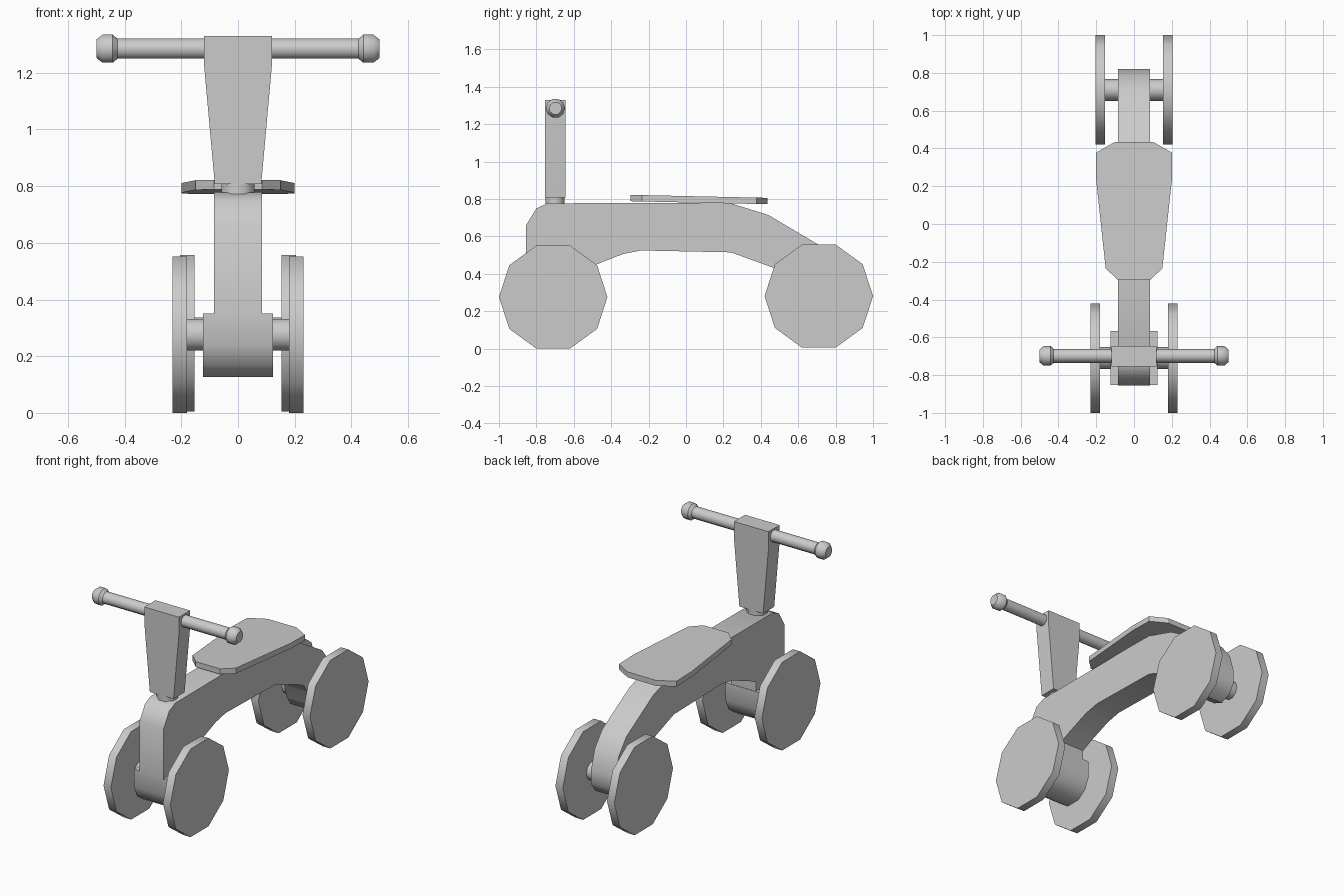
import bpy, bmesh, math
from mathutils import Vector

if "Cube" in bpy.data.objects:
    bpy.data.objects.remove(bpy.data.objects["Cube"])


def finish(name, bm, angle=40):
    bmesh.ops.recalc_face_normals(bm, faces=bm.faces)
    me = bpy.data.meshes.new(name)
    bm.to_mesh(me)
    bm.free()
    ob = bpy.data.objects.new(name, me)
    bpy.context.collection.objects.link(ob)
    bpy.ops.object.select_all(action='DESELECT')
    ob.select_set(True)
    bpy.context.view_layer.objects.active = ob
    bpy.ops.object.shade_smooth_by_angle(angle=math.radians(angle))
    return ob


def prism(name, points, offset, angle=40):
    """Extrude a planar outline along an offset vector."""
    bm = bmesh.new()
    face = bm.faces.new([bm.verts.new(p) for p in points])
    new = bmesh.ops.extrude_face_region(bm, geom=[face], use_keep_orig=True)["geom"]
    verts = [g for g in new if isinstance(g, bmesh.types.BMVert)]
    bmesh.ops.translate(bm, verts=verts, vec=Vector(offset))
    return finish(name, bm, angle)


def turned(name, profile, y, z, sides=10):
    """Revolve (x, radius) stations around an axis parallel to x."""
    bm = bmesh.new()
    rings = []
    for x, r in profile:
        rings.append([bm.verts.new((x, y + r * math.cos(math.tau * i / sides),
                                    z + r * math.sin(math.tau * i / sides)))
                      for i in range(sides)])
    for a, b in zip(rings, rings[1:]):
        for i in range(sides):
            j = (i + 1) % sides
            bm.faces.new((a[i], a[j], b[j], b[i]))
    bm.faces.new(rings[0])
    bm.faces.new(rings[-1])
    return finish(name, bm)


# Wheels and axles
for label, y, z, inner in (("front", -0.71, 0.276, 0.18), ("rear", 0.71, 0.281, 0.153)):
    for side, s in (("left", 1), ("right", -1)):
        turned(f"{label}_wheel_{side}", [(s * inner, 0.29), (s * (inner + 0.051), 0.29)], y, z)
    turned(f"{label}_axle", [(-inner - 0.01, 0.058), (inner + 0.01, 0.058)], y, z)

# Arched body, ending in a rounded rear leg
body = [(-0.855, 0.34), (-0.855, 0.66), (-0.80, 0.75), (-0.74, 0.777), (0.23, 0.78),
        (0.44, 0.715), (0.71, 0.555), (0.785, 0.46), (0.82, 0.34), (0.82, 0.26),
        (0.78, 0.20), (0.71, 0.172), (0.64, 0.20), (0.60, 0.26), (0.575, 0.34),
        (0.53, 0.40), (0.46, 0.435), (0.24, 0.515), (-0.24, 0.525), (-0.34, 0.505),
        (-0.48, 0.45), (-0.57, 0.41), (-0.57, 0.34)]
prism("body", [(-0.084, y, z) for y, z in body], (0.168, 0, 0))

# Front axle block with a rounded underside
half = [(0.143, 0.35), (0.143, 0.24), (0.11, 0.17), (0.05, 0.127)]
block = half + [(-y, z) for y, z in reversed(half)]
prism("front_axle_block", [(-0.124, y - 0.71, z) for y, z in block], (0.248, 0, 0))

# Seat, tilted slightly down towards the back
edge = [(0.10, 0.435), (0.2, 0.378), (0.2, 0.23), (0.15, -0.235), (0.085, -0.297)]
outline = edge + [(-x, y) for x, y in reversed(edge)]
prism("seat", [(x, y, 0.784 - 0.016 * (y + 0.1) / 0.73) for x, y in outline], (0, 0, 0.034), 20)

# Neck pivot
neck = [(0.063 * math.cos(math.tau * (i + 0.5) / 8), -0.70 + 0.055 * math.sin(math.tau * (i + 0.5) / 8), 0.76)
        for i in range(8)]
prism("neck", neck, (0, 0, 0.06), 50)

# Tapered steering post
post = [(0.082, 0.808), (0.12, 1.23), (0.12, 1.33)]
post += [(-x, z) for x, z in reversed(post)]
prism("steering_post", [(x, -0.755, z) for x, z in post], (0, 0.11, 0), 20)

# Handlebar with knob ends
end = [(0.425, 0.037), (0.442, 0.052), (0.478, 0.052), (0.5, 0.034)]
turned("handlebar", [(-x, r) for x, r in reversed(end)] + end, -0.698, 1.285)
